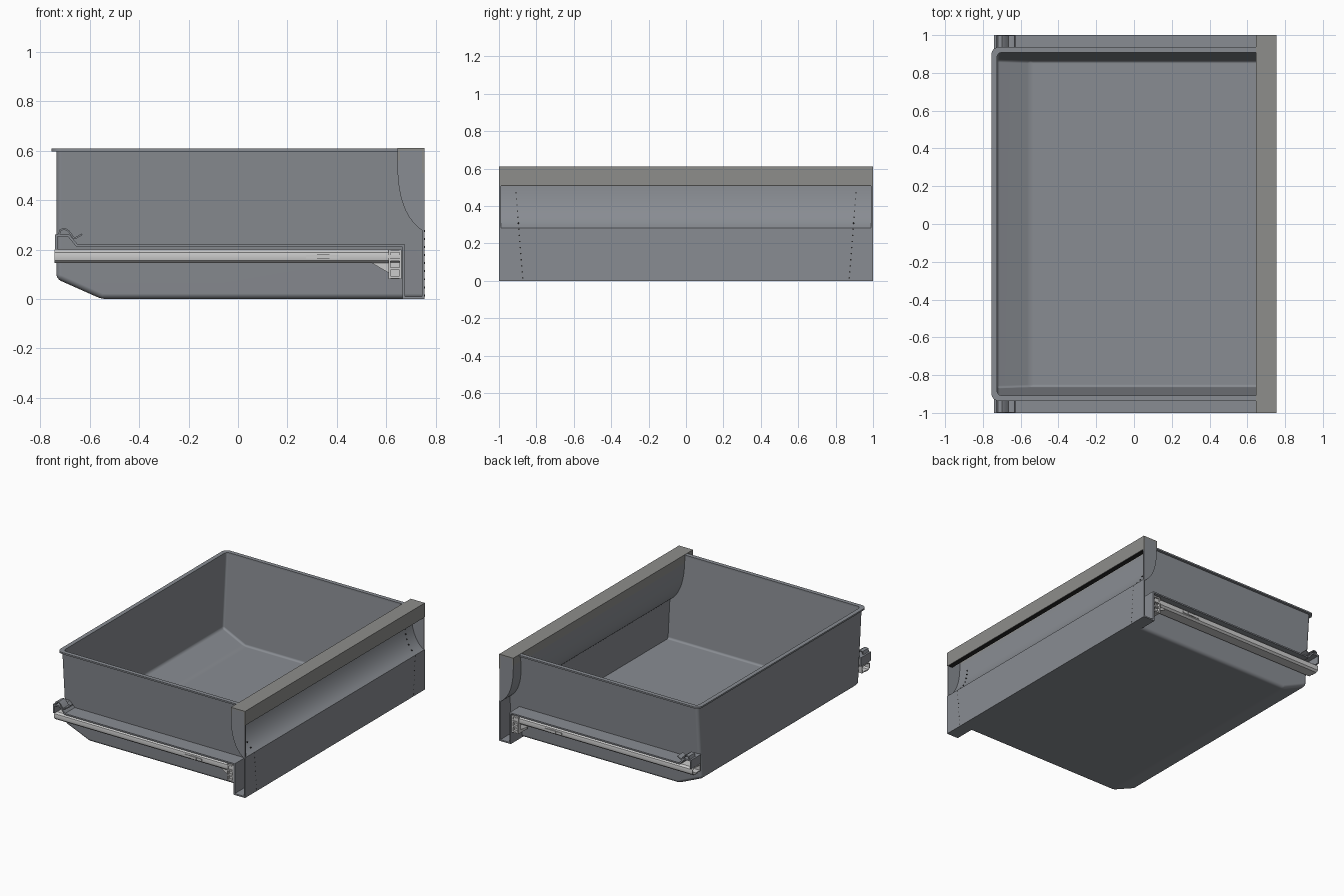
import bpy, bmesh, math
from mathutils import Vector

if "Cube" in bpy.data.objects:
    bpy.data.objects.remove(bpy.data.objects["Cube"])

T = 0.01  # sheet thickness


def material(name, *rgb):
    m = bpy.data.materials.new(name)
    m.diffuse_color = (*rgb, 1)
    m.use_nodes = True
    m.node_tree.nodes["Principled BSDF"].inputs["Base Color"].default_value = m.diffuse_color
    return m


SLATE = material("slate_plastic", 0.25, 0.265, 0.29)
TRIM = material("warm_grey_trim", 0.27, 0.27, 0.26)
STEEL = material("steel", 0.70, 0.70, 0.68)
BLACK = material("black", 0.02, 0.02, 0.02)


def make(name, bm, mirror=False, mat=SLATE):
    me = bpy.data.meshes.new(name)
    bm.to_mesh(me)
    bm.free()
    me.materials.append(mat)
    ob = bpy.data.objects.new(name, me)
    bpy.context.collection.objects.link(ob)
    if mirror:
        add_mirror(ob)
    return ob


def add_mirror(ob):
    ob.modifiers.new("mirror", 'MIRROR').use_axis = (False, True, False)


def thicken(ob, t=T):
    m = ob.modifiers.new("solid", 'SOLIDIFY')
    m.thickness, m.offset, m.use_even_offset = t, 0, True


def place(axis, a, b, d):
    return {'x': (d, a, b), 'y': (a, d, b), 'z': (a, b, d)}[axis]


def prism(name, pts, axis, d0, d1, mirror=False, mat=SLATE):
    """Closed outline extruded along an axis."""
    bm = bmesh.new()
    f = bm.faces.new([bm.verts.new(place(axis, a, b, d0)) for a, b in pts])
    ext = bmesh.ops.extrude_face_region(bm, geom=[f])
    vs = [v for v in ext['geom'] if isinstance(v, bmesh.types.BMVert)]
    bmesh.ops.translate(bm, verts=vs, vec=Vector(place(axis, 0, 0, d1 - d0)))
    bmesh.ops.recalc_face_normals(bm, faces=bm.faces)
    return make(name, bm, mirror, mat)


def box(name, x, y, z, mirror=False, mat=SLATE):
    return prism(name, [(x[0], z[0]), (x[1], z[0]), (x[1], z[1]), (x[0], z[1])],
                 'y', y[0], y[1], mirror, mat)


def sheet(name, pts, axis, d0, d1, mirror=False, t=T, mat=SLATE):
    """Bent sheet: open centre line extruded along an axis and thickened."""
    bm = bmesh.new()
    a = [bm.verts.new(place(axis, p, q, d0)) for p, q in pts]
    b = [bm.verts.new(place(axis, p, q, d1)) for p, q in pts]
    for i in range(len(pts) - 1):
        bm.faces.new((a[i], a[i + 1], b[i + 1], b[i]))
    ob = make(name, bm, mat=mat)
    thicken(ob, t)
    if mirror:
        add_mirror(ob)
    return ob


def wall_y(z):
    return 0.868 + 0.047 * z / 0.6


# Grip curve: from the front face back and up to the top bar
N = 12
ctrl = Vector((0.75, 0.28)), Vector((0.65, 0.345)), Vector((0.65, 0.54))
grip = []
for i in range(N + 1):
    t = i / N
    p = ctrl[0] * (1 - t) ** 2 + ctrl[1] * 2 * t * (1 - t) + ctrl[2] * t * t
    grip.append((p.x, p.y))


def face_x(z):
    """Centre line of the front panel at height z."""
    for (xa, za), (xb, zb) in zip(grip, grip[1:]):
        if za <= z <= zb:
            return xa + (xb - xa) * (z - za) / (zb - za)
    return 0.75


# Tub: tapered side walls, back, sloped rear floor and floor
base = [(-0.73, 0.60), (-0.73, 0.085), (-0.55, 0.005), (0.745, 0.005)]
bm = bmesh.new()
rows = [[bm.verts.new((x, s * wall_y(z), z)) for x, z in base] for s in (-1, 1)]
for i in range(3):
    bm.faces.new((rows[0][i], rows[0][i + 1], rows[1][i + 1], rows[1][i]))
front = grip[::2] + [(0.65, 0.60)]
for s, row in zip((-1, 1), rows):
    bm.faces.new(row + [bm.verts.new((x, s * wall_y(z), z)) for x, z in front])
bmesh.ops.recalc_face_normals(bm, faces=bm.faces)
tub = make("tub", bm)
bev = tub.modifiers.new("bevel", 'BEVEL')
bev.width, bev.segments = 0.018, 4
bev.limit_method, bev.angle_limit = 'ANGLE', math.radians(15)
thicken(tub)


# Rim around the open top
def u_path(x0, y, r):
    pts = [(0.65, -y)]
    for k in range(7):
        a = math.radians(270 - 15 * k)
        pts.append((x0 + r + r * math.cos(a), -y + r + r * math.sin(a)))
    return pts + [(x, -v) for x, v in reversed(pts)]


prism("rim", u_path(-0.755, 0.937, 0.04) + u_path(-0.725, 0.908, 0.025)[::-1],
      'z', 0.597, 0.608)

# Front panel: lower face with concave grip, then the top bar and its dark underside lip
sheet("front_panel", [(0.75, 0.0)] + grip + [(0.65, 0.56)], 'y', -1, 1)
sheet("top_bar", [(0.65, 0.55), (0.65, 0.605), (0.75, 0.605), (0.75, 0.51)],
      'y', -1, 1, mat=TRIM)
box("bar_underside_lip", (0.72, 0.752), (-0.99, 0.99), (0.507, 0.515), mat=BLACK)
box("panel_bottom", (0.665, 0.75), (-1, 1), (0, T))
cap = [(x - 0.004, z) for x, z in grip] + [(0.646, 0.608), (0.754, 0.608), (0.754, 0.28)]
prism("grip_end_cap", cap, 'y', -1, -0.99, True)

# Side ledge: rear step, run above the rail, then down to the panel bottom
sheet("side_ledge", [(-0.735, 0.20), (-0.735, 0.257), (-0.685, 0.257), (-0.65, 0.215),
                     (0.67, 0.215)], 'y', -1, -0.888, True)
prism("ledge_end", [(-1, 0), (-1, 0.22), (-0.888, 0.22), (-0.872, 0.02), (-0.86, 0)],
      'x', 0.665, 0.675, True)
sheet("rear_hook", [(-0.725, 0.258), (-0.718, 0.28), (-0.70, 0.284), (-0.685, 0.275),
                    (-0.665, 0.248), (-0.655, 0.248), (-0.63, 0.262)],
      'y', -0.998, -0.935, True, 0.007)

# Slide rail: rounded outer member on an inner channel
sheet("rail_channel", [(-0.95, 0.152), (-0.90, 0.152), (-0.90, 0.195), (-0.95, 0.195)],
      'x', -0.742, 0.66, True, 0.006, STEEL)
sheet("rail_slide", [(-0.93, 0.148), (-0.970, 0.148), (-0.982, 0.158), (-0.985, 0.172),
                     (-0.982, 0.187), (-0.970, 0.197), (-0.93, 0.197)],
      'x', -0.742, 0.66, True, 0.006, STEEL)
box("rail_latch", (0.275, 0.41), (-0.991, -0.98), (0.163, 0.178), True, STEEL)
box("latch_button", (0.32, 0.37), (-0.995, -0.985), (0.161, 0.180), True, STEEL)
prism("rail_gusset", [(0.54, 0.146), (0.62, 0.146), (0.62, 0.10)],
      'y', -0.97, -0.955, True, STEEL)

# Rail end block with three openings
box("end_block_back", (0.61, 0.662), (-0.975, -0.89), (0.082, 0.20), True, STEEL)
for i, x in enumerate((0.613, 0.658)):
    box(f"end_block_post_{i}", (x - 0.004, x + 0.004), (-0.993, -0.97), (0.082, 0.20), True, STEEL)
for i in range(4):
    z = 0.088 + i * 0.035
    box(f"end_block_bar_{i}", (0.613, 0.658), (-0.993, -0.97), (z - 0.005, z + 0.005), True, STEEL)

# Rows of small dark fastener dots up the panel face and grip
for i in range(15):
    z = 0.015 + i * 0.0325
    y = -wall_y(z) - 0.004
    ring = [(y + 0.004 * math.cos(k * math.pi / 4), z + 0.004 * math.sin(k * math.pi / 4))
            for k in range(8)]
    x = face_x(z)
    prism(f"panel_dot_{i}", ring, 'x', x, x + (0.0055 if z < 0.28 else 0.011), True, BLACK)

# Bake modifiers and smooth the rounded parts
bpy.ops.object.select_all(action='SELECT')
bpy.context.view_layer.objects.active = tub
bpy.ops.object.convert(target='MESH')
bpy.ops.object.shade_smooth_by_angle(angle=math.radians(30))
wn = tub.modifiers.new("weighted_normals", 'WEIGHTED_NORMAL')
wn.keep_sharp = True
